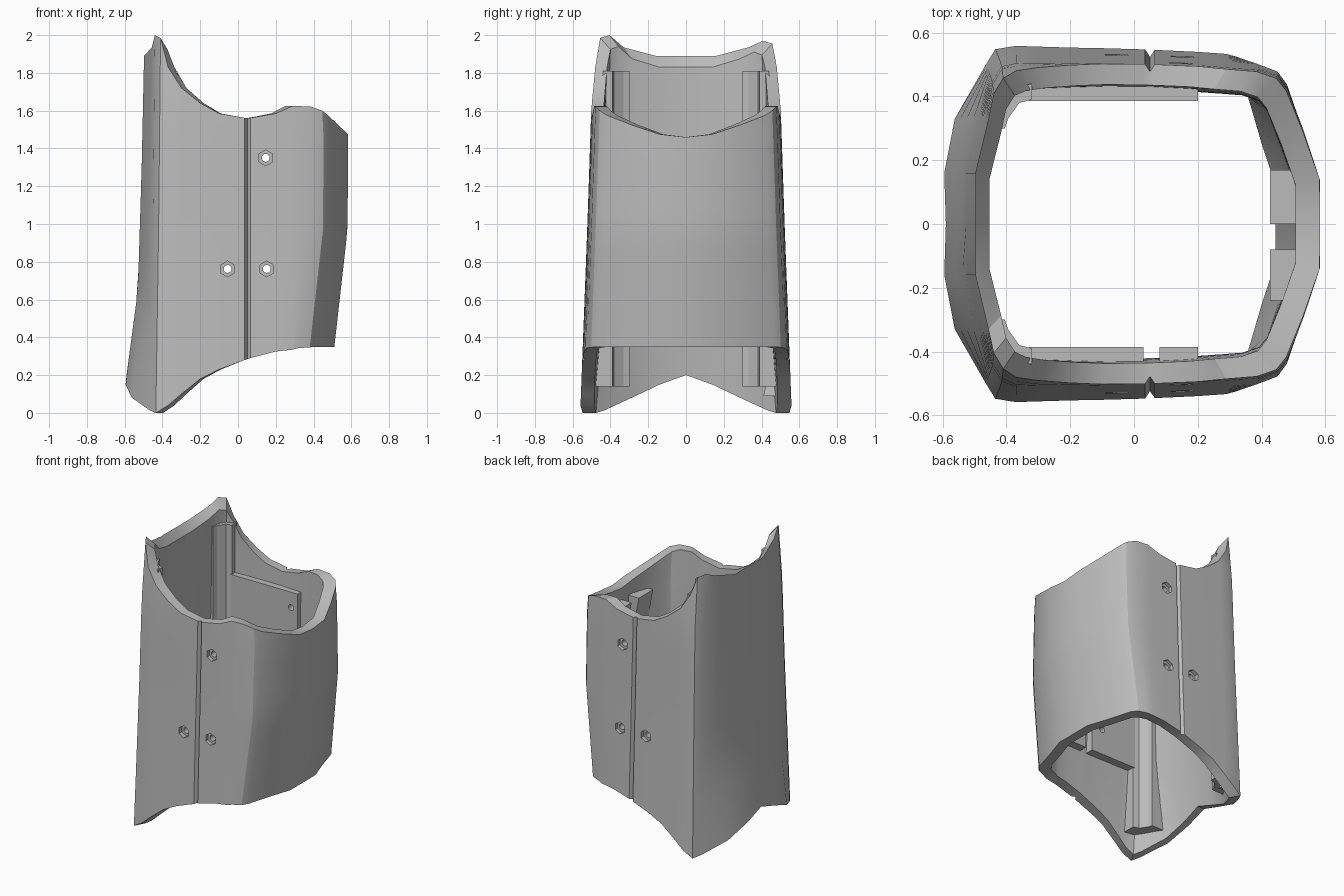
import bpy, bmesh, math
from mathutils import Matrix

if "Cube" in bpy.data.objects:
    bpy.data.objects.remove(bpy.data.objects["Cube"])

grey = bpy.data.materials.new("plain_grey")
grey.use_nodes = True
grey.diffuse_color = (0.5, 0.5, 0.5, 1)
grey.node_tree.nodes["Principled BSDF"].inputs["Base Color"].default_value = (0.5, 0.5, 0.5, 1)


def make(name, bm):
    bmesh.ops.recalc_face_normals(bm, faces=bm.faces)
    me = bpy.data.meshes.new(name)
    bm.to_mesh(me)
    bm.free()
    ob = bpy.data.objects.new(name, me)
    bpy.context.collection.objects.link(ob)
    me.materials.append(grey)
    return ob


def interp(table, z):
    if z <= table[0][0]:
        return table[0][1]
    for (z0, v0), (z1, v1) in zip(table, table[1:]):
        if z <= z1:
            return v0 + (v1 - v0) * (z - z0) / (z1 - z0)
    return table[-1][1]


# Wall positions by height: left wall, left corner, right wall, half depth
ANCHOR = {
    "L": [(0, -.61), (.2, -.59), (.65, -.53), (1.3, -.51), (2, -.495)],
    "C": [(0, -.465), (1, -.45), (2, -.44)],
    "R": [(.35, .51), (.97, .58), (1.46, .583), (1.62, .575)],
    "Y": [(0, .56), (1, .522), (1.6, .502), (2, .465)],
    "0": [(0, 0)],
}
# Half outline: x anchor, x offset, y anchor, y offset, bottom z, top z
HALF = [
    ("L", 0, "0", 0, .20, 1.89), ("L", 0, "0", .16, .15, 1.89),
    ("L", .04, "0", .33, .08, 1.935), ("C", 0, "Y", -.06, .012, 2.0),
    ("C", .03, "Y", -.012, 0, 1.985), ("0", -.37, "Y", 0, .04, 1.83),
    ("0", -.30, "Y", 0, .10, 1.72), ("0", -.20, "Y", 0, .18, 1.64),
    ("0", -.10, "Y", 0, .23, 1.585), ("0", .035, "Y", -.002, .28, 1.562),
    ("0", .05, "Y", -.025, .285, 1.56), ("0", .065, "Y", -.003, .29, 1.562),
    ("0", .20, "Y", -.008, .325, 1.585), ("0", .29, "Y", -.014, .335, 1.625),
    ("R", -.19, "Y", -.022, .343, 1.622), ("R", -.13, "Y", -.045, .347, 1.60),
    ("R", -.10, "Y", -.085, .35, 1.575), ("R", -.05, "0", .29, .35, 1.525),
    ("R", 0, "0", .14, .35, 1.475), ("R", 0, "0", 0, .35, 1.46),
]
ROWS = 12


def shell_point(st, t, side, inner):
    ax, dx, ay, dy, zb, zt = st
    if side > 0 and zt > 1.95:
        zt -= .03
    if inner and ax in "LC":
        zt -= .06
    z = zb + (zt - zb) * t
    x = interp(ANCHOR[ax], z) + dx
    if inner and dx == .05:
        dy = -.003
    y = interp(ANCHOR[ay], z) + dy
    if inner:
        x *= .91 if x < 0 else .87
        y *= .87 - .06 * math.sin(math.pi * t)
    return (x, y * side, z)


# Main sleeve: a closed tube with wavy rims and a seam groove front and back
stations = [(s, 1) for s in HALF] + [(s, -1) for s in HALF[-2:0:-1]]
bm = bmesh.new()
grids = []
for inner in (False, True):
    grids.append([[bm.verts.new(shell_point(s, r / ROWS, sd, inner)) for r in range(ROWS + 1)]
                  for s, sd in stations])
n = len(stations)
for i in range(n):
    j = (i + 1) % n
    for g in grids:
        for r in range(ROWS):
            bm.faces.new((g[i][r], g[j][r], g[j][r + 1], g[i][r + 1]))
    for r in (0, ROWS):
        bm.faces.new((grids[0][i][r], grids[0][j][r], grids[1][j][r], grids[1][i][r]))
sleeve = make("sleeve_shell", bm)


def prism(name, low, high, z0, z1):
    """Solid between a low polygon and a high polygon."""
    bm = bmesh.new()
    a = [bm.verts.new((x, y, z0)) for x, y in low]
    b = [bm.verts.new((x, y, z1)) for x, y in high]
    bm.faces.new(a)
    bm.faces.new(b)
    for i in range(len(a)):
        j = (i + 1) % len(a)
        bm.faces.new((a[i], a[j], b[j], b[i]))
    return make(name, bm)


def rect(x0, x1, y0, y1):
    return [(x0, y0), (x1, y0), (x1, y1), (x0, y1)]


plates = []
for side, label in ((-1, "front"), (1, "back")):
    def m(pts):
        return [(x, y * side) for x, y in pts]
    # Corner ribs along the tall side
    face = [(-.405, .30), (-.395, .33), (-.36, .38), (-.32, .39)]
    prism(label + "_corner_rib",
          m(face + [(-.32, .50), (-.43, .49), (-.50, .30)]),
          m(face + [(-.32, .44), (-.42, .42), (-.465, .30)]), .14, 1.81)
    # Inner mounting plates, split at the seam on the front
    spans = [(-.33, .03), (.08, .20)] if side < 0 else [(-.33, .20)]
    for k, (x0, x1) in enumerate(spans):
        plates.append(prism(f"{label}_mounting_plate_{k + 1}", m(rect(x0, x1, .385, .49)),
                            m(rect(x0, x1, .385, .455)), .58, 1.46))

# Small foot at the low back corner and guide blocks on the short side
prism("back_foot_pad", rect(-.44, -.37, .41, .49), rect(-.44, -.40, .44, .49), .09, .22)
for k, (y0, y1) in enumerate(((-.24, -.08), (0, .17))):
    prism(f"guide_block_{k + 1}", rect(.47, .53, y0, y1), rect(.427, .53, y0, y1), 1.15, 1.38)

# Bolt holes: a bore right through, with a hexagonal recess on each outer face
bm = bmesh.new()


def cutter(x, y, z, r, depth, sides):
    mat = Matrix.Translation((x, y, z)) @ Matrix.Rotation(math.pi / 2, 4, 'X') \
        @ Matrix.Rotation(math.pi / 2 if sides == 6 else 0, 4, 'Z')
    if sides == 6:
        mat = mat @ Matrix.Rotation(math.pi / 6, 4, 'Z')
    bmesh.ops.create_cone(bm, cap_ends=True, segments=sides, radius1=r, radius2=r,
                          depth=depth, matrix=mat)


HOLES = [(.147, 1.35), (-.055, .762), (.152, .762)]
for x, z in HOLES:
    cutter(x, 0, z, .021, 1.4, 16)
bore = make("bore_cutter", bm)
bm = bmesh.new()
for x, z in HOLES:
    for side in (-1, 1):
        y = interp(ANCHOR["Y"], z) - .03 + .1
        cutter(x, side * y, z, .042, .2, 6)
recess = make("recess_cutter", bm)

for ob, tools in [(sleeve, (recess, bore))] + [(p, (bore,)) for p in plates]:
    bpy.context.view_layer.objects.active = ob
    for tool in tools:
        mod = ob.modifiers.new("holes", 'BOOLEAN')
        mod.operation, mod.solver, mod.object = 'DIFFERENCE', 'EXACT', tool
        bpy.ops.object.modifier_apply(modifier=mod.name)
for tool in (bore, recess):
    bpy.data.objects.remove(tool)

# Smooth the curved walls, keep the rims and grooves crisp
bpy.ops.object.select_all(action='DESELECT')
sleeve.select_set(True)
bpy.context.view_layer.objects.active = sleeve
bpy.ops.object.shade_smooth_by_angle(angle=math.radians(28))
